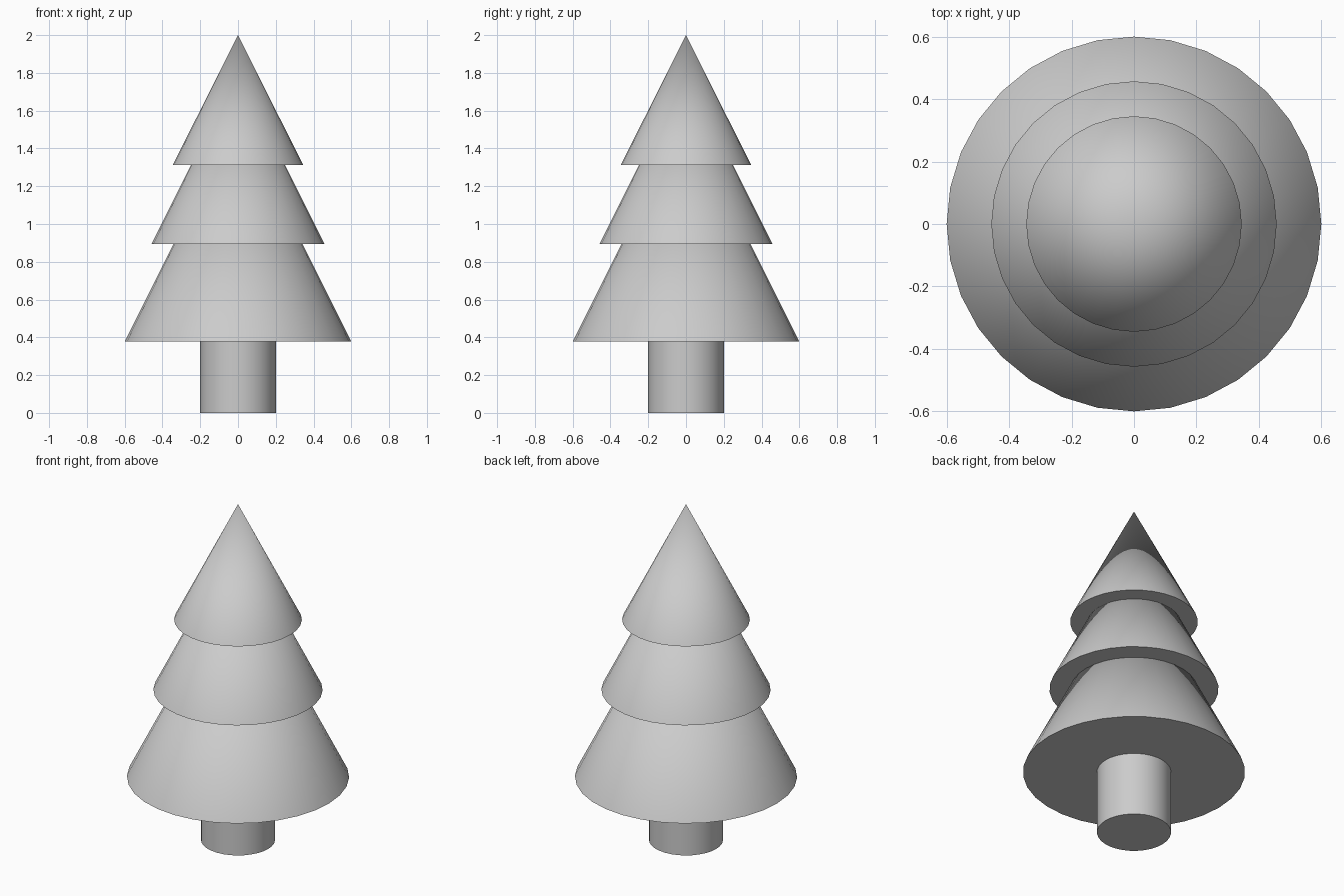
import bpy
import math

if "Cube" in bpy.data.objects:
    bpy.data.objects.remove(bpy.data.objects["Cube"])

SIDES = 32


def tapered(name, z0, z1, r0, r1):
    """Round part standing between two heights, smooth with sharp rims."""
    bpy.ops.mesh.primitive_cone_add(
        vertices=SIDES, radius1=r0, radius2=r1,
        depth=z1 - z0, location=(0, 0, (z0 + z1) / 2))
    obj = bpy.context.object
    obj.name = name
    bpy.ops.object.shade_smooth_by_angle(angle=math.radians(30))
    return obj


# Trunk
tapered("trunk", 0.0, 0.377, 0.2, 0.2)

# Foliage tiers: base height, tip height, base radius
tiers = [
    ("lower_foliage", 0.377, 1.577, 0.60),
    ("middle_foliage", 0.895, 1.81, 0.457),
    ("top_foliage", 1.313, 2.0, 0.345),
]
for name, base, tip, radius in tiers:
    tapered(name, base, tip, radius, 0.0)
